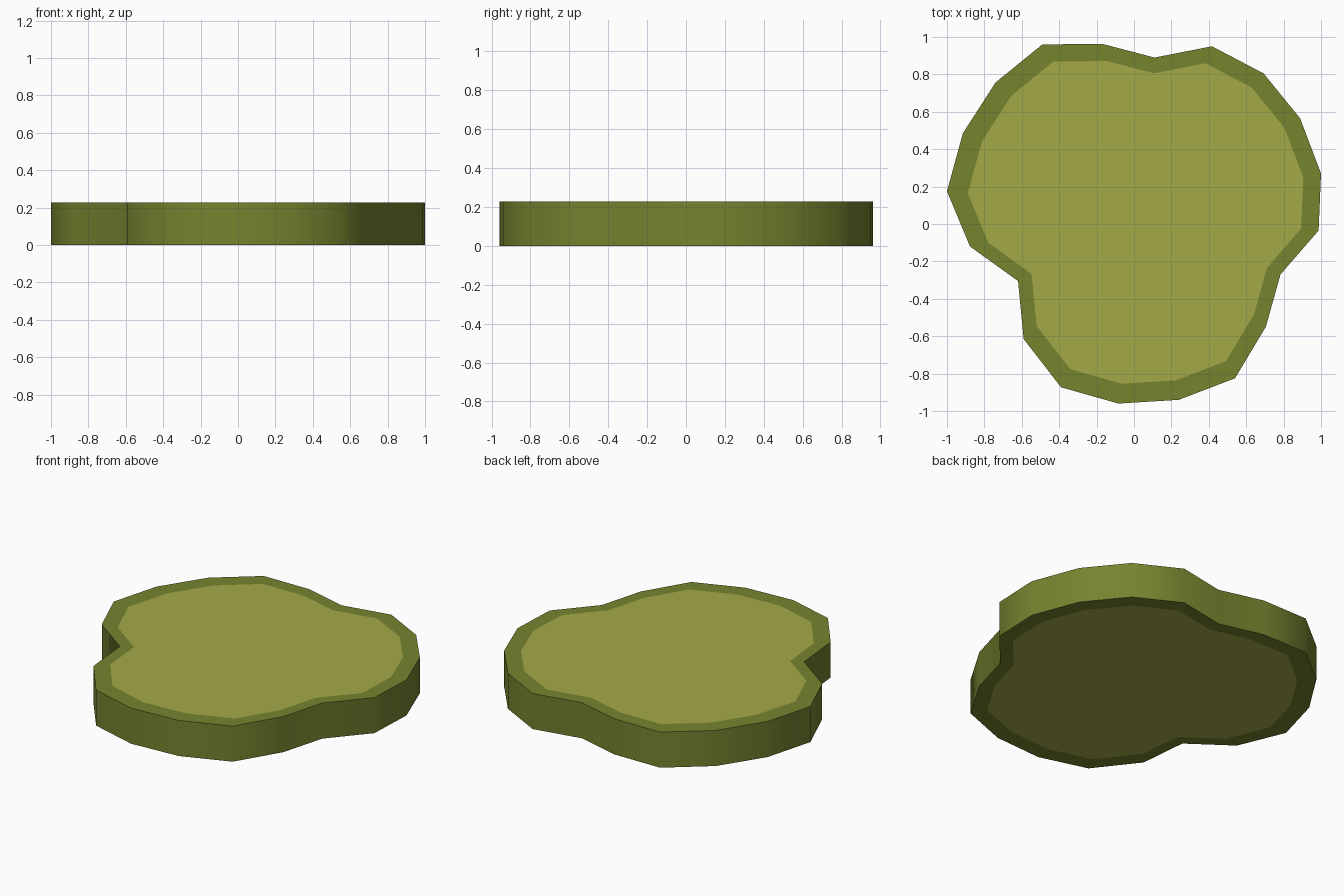
import bpy, bmesh, math

if "Cube" in bpy.data.objects:
    bpy.data.objects.remove(bpy.data.objects["Cube"])

HEIGHT = 0.227
INSET = 0.897            # inner patch is a scaled copy of the outline
CENTRE = (0.08, 0.07)

# Lily pad outline seen from above, clockwise from the back left
OUTLINE = [
    (-0.49, 0.96), (-0.17, 0.963), (0.11, 0.89), (0.417, 0.95), (0.693, 0.805),
    (0.888, 0.565), (1.0, 0.27), (0.987, -0.035), (0.783, -0.27), (0.705, -0.55),
    (0.54, -0.825), (0.24, -0.94), (-0.083, -0.96), (-0.39, -0.873), (-0.59, -0.615),
    (-0.62, -0.305), (-0.877, -0.12), (-1.0, 0.175), (-0.915, 0.485), (-0.74, 0.757),
]


def material(name, rgb):
    m = bpy.data.materials.new(name)
    m.diffuse_color = (*rgb, 1)
    m.use_nodes = True
    m.node_tree.nodes["Principled BSDF"].inputs["Base Color"].default_value = m.diffuse_color
    return m


rim = material("dark olive rim", (0.181, 0.228, 0.028))
leaf = material("light olive leaf", (0.371, 0.402, 0.065))

bm = bmesh.new()
pts = OUTLINE[::-1]      # counter-clockwise
inner = [(c[0] * INSET + CENTRE[0] * (1 - INSET),
          c[1] * INSET + CENTRE[1] * (1 - INSET)) for c in pts]
n = len(pts)


def loop(points, z):
    return [bm.verts.new((x, y, z)) for x, y in points]


# Rings from bottom patch edge, out, up, and back in to the top patch edge
rings = [loop(inner, 0), loop(pts, 0), loop(pts, HEIGHT), loop(inner, HEIGHT)]
for a, b in zip(rings, rings[1:]):
    for i in range(n):
        j = (i + 1) % n
        bm.faces.new((a[i], a[j], b[j], b[i])).material_index = 0

# Light patches on top and underneath
bm.faces.new(rings[3]).material_index = 1
bm.faces.new(rings[0][::-1]).material_index = 1
bmesh.ops.recalc_face_normals(bm, faces=bm.faces[:])

mesh = bpy.data.meshes.new("lily_pad")
bm.to_mesh(mesh)
bm.free()
mesh.materials.append(rim)
mesh.materials.append(leaf)
pad = bpy.data.objects.new("lily_pad", mesh)
bpy.context.collection.objects.link(pad)

# Smooth side wall, sharp top and bottom edges
bpy.context.view_layer.objects.active = pad
pad.select_set(True)
bpy.ops.object.shade_smooth_by_angle(angle=math.radians(65))
